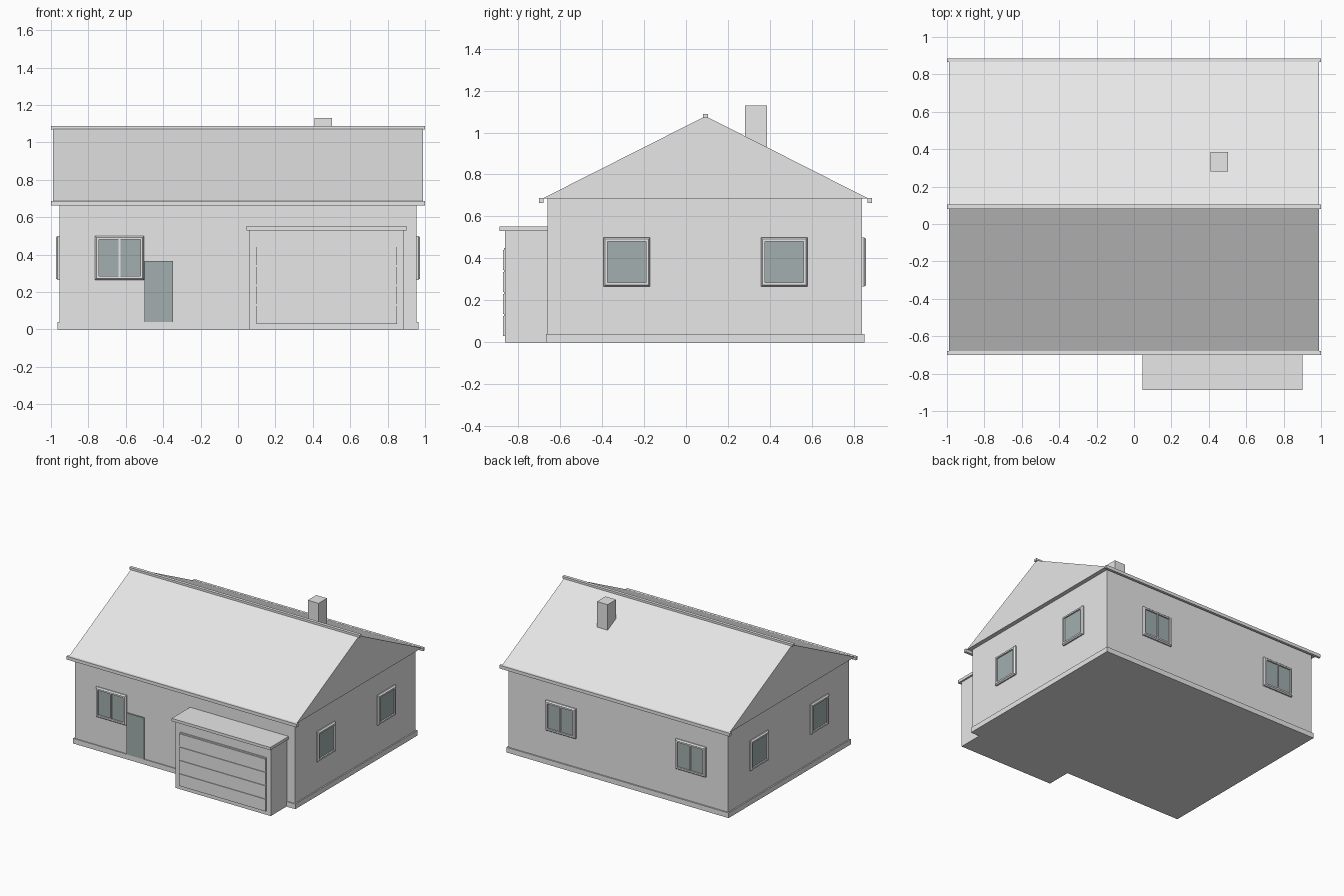
import bpy
import bmesh
from math import radians
from mathutils import Matrix, Vector

if "Cube" in bpy.data.objects:
    bpy.data.objects.remove(bpy.data.objects["Cube"])


def make_material(name, rgb):
    mat = bpy.data.materials.new(name)
    mat.use_nodes = True
    color = (*rgb, 1)
    mat.diffuse_color = color
    mat.node_tree.nodes["Principled BSDF"].inputs["Base Color"].default_value = color
    return mat


PLASTER = make_material("pale_plaster", (0.8, 0.8, 0.8))
GLASS = make_material("grey_blue_glass", (0.36, 0.43, 0.43))


def add_object(name, bm, mats):
    bmesh.ops.recalc_face_normals(bm, faces=bm.faces)
    mesh = bpy.data.meshes.new(name)
    bm.to_mesh(mesh)
    bm.free()
    for mat in mats:
        mesh.materials.append(mat)
    obj = bpy.data.objects.new(name, mesh)
    bpy.context.collection.objects.link(obj)
    return obj


def add_box(bm, low, high):
    low, high = Vector(low), Vector(high)
    place = Matrix.Translation((low + high) / 2) @ Matrix.Diagonal((*(high - low), 1))
    bmesh.ops.create_cube(bm, size=1, matrix=place)


def box(name, x, y, z, mat=PLASTER):
    bm = bmesh.new()
    add_box(bm, (x[0], y[0], z[0]), (x[1], y[1], z[1]))
    return add_object(name, bm, [mat])


def window(name, wall, angle, along, width, panes):
    """Chamfered frame around recessed glass, set on a wall."""
    bm = bmesh.new()
    bottom, top = 0.265, 0.5
    loops = []
    for inset, depth in ((0, -0.01), (0, 0.009), (0.008, 0.019), (0.02, 0.019), (0.02, 0.008)):
        u, low, high = width / 2 - inset, bottom + inset, top - inset
        loops.append([bm.verts.new((a, -depth, b))
                      for a, b in ((-u, low), (u, low), (u, high), (-u, high))])
    for first, second in zip(loops, loops[1:]):
        for i in range(4):
            j = (i + 1) % 4
            bm.faces.new((first[i], first[j], second[j], second[i]))
    bm.faces.new(loops[-1]).material_index = 1
    bm.faces.new(loops[0][::-1])
    bmesh.ops.recalc_face_normals(bm, faces=bm.faces)
    # Centre bar of the two-pane windows
    if panes == 2:
        add_box(bm, (-0.005, -0.016, bottom + 0.02), (0.005, -0.004, top - 0.02))
    obj = add_object(name, bm, [PLASTER, GLASS])
    obj.matrix_world = Matrix.Rotation(radians(angle), 4, "Z") @ Matrix.Translation((along, -wall, 0))


# Main body
FRONT, BACK, SIDE, EAVE = -0.66, 0.84, 0.955, 0.685
box("house_walls", (-SIDE, SIDE), (FRONT, BACK), (0, EAVE))
box("plinth", (-0.965, 0.965), (-0.667, 0.85), (0, 0.04))

# Gabled roof with overhang
bm = bmesh.new()
profile = [(-0.685, EAVE), (0.87, EAVE), (0.093, 1.078)]
gable = bm.faces.new([bm.verts.new((-0.988, y, z)) for y, z in profile])
grown = bmesh.ops.extrude_face_region(bm, geom=[gable])["geom"]
bmesh.ops.translate(bm, vec=(1.976, 0, 0),
                    verts=[g for g in grown if isinstance(g, bmesh.types.BMVert)])
# The extrusion keeps the first gable, which closes the other end
add_object("roof", bm, [PLASTER])

# Ridge cap, gutters and chimney
box("ridge_cap", (-1, 1), (0.08, 0.105), (1.07, 1.088))
box("front_gutter", (-1, 1), (-0.7, -0.68), (0.663, 0.688))
box("back_gutter", (-1, 1), (0.866, 0.886), (0.663, 0.688))
box("chimney", (0.41, 0.503), (0.281, 0.386), (0.9, 1.13))

# Garage with ribbed door
box("garage_walls", (0.062, 0.888), (-0.862, -0.65), (0, 0.53))
box("garage_roof", (0.046, 0.902), (-0.888, -0.65), (0.53, 0.552))
box("garage_door", (0.1, 0.85), (-0.867, -0.86), (0.03, 0.45))
for i in range(4):
    z = 0.05 + i * 0.105
    box(f"garage_door_panel_{i + 1}", (0.1, 0.85), (-0.872, -0.86), (z - 0.02, z + 0.075))

# Entrance door
box("entrance_door", (-0.5, -0.348), (-0.67, -0.65), (0.04, 0.365), GLASS)

# Windows
window("front_window", -FRONT, 0, -0.633, 0.263, 2)
window("back_window_right", BACK, 180, 0.633, 0.263, 2)
window("back_window_left", BACK, 180, -0.495, 0.263, 2)
for y, place in ((-0.282, "front"), (0.468, "back")):
    window(f"left_{place}_window", SIDE, 90, y, 0.222, 1)
    window(f"right_{place}_window", SIDE, -90, -y, 0.222, 1)
